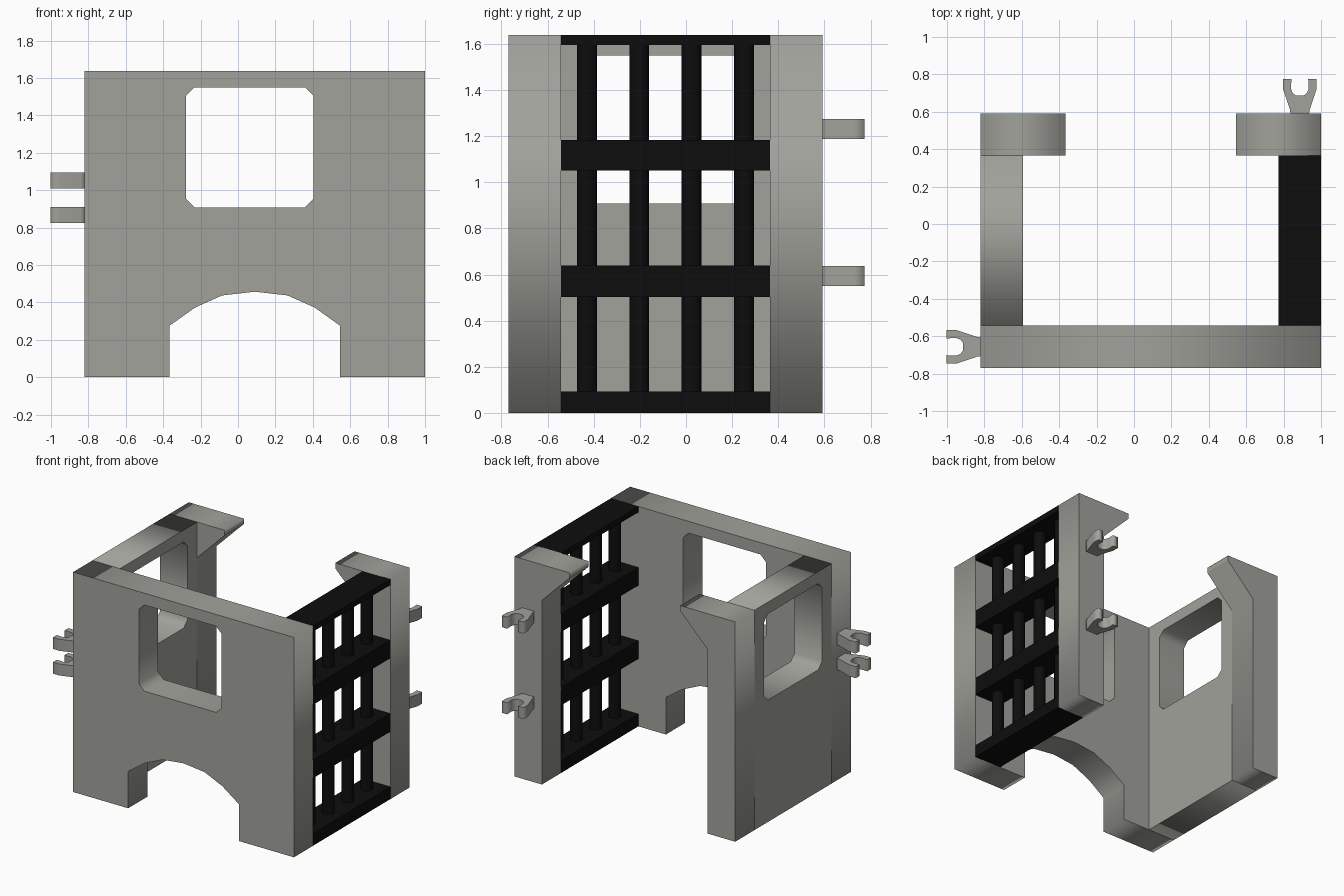
import bpy, bmesh
from mathutils import Matrix, Vector

cube = bpy.data.objects.get("Cube")
if cube:
    bpy.data.objects.remove(cube, do_unlink=True)

# Overall extents and wall thickness
X0, X1, Y0, Y1, H, T = -0.82, 1.0, -0.77, 0.592, 1.638, 0.227
MID = (X0 + X1) / 2
X, Y, Z = Vector((1, 0, 0)), Vector((0, 1, 0)), Vector((0, 0, 1))


def material(name, rgb):
    m = bpy.data.materials.new(name)
    m.use_nodes = True
    m.diffuse_color = (*rgb, 1)
    m.node_tree.nodes["Principled BSDF"].inputs["Base Color"].default_value = (*rgb, 1)
    return m


GREY = material("light grey", (0.36, 0.36, 0.33))
BLACK = material("black", (0.004, 0.004, 0.004))


def add_object(name, bm, mat):
    bmesh.ops.recalc_face_normals(bm, faces=bm.faces)
    mesh = bpy.data.meshes.new(name)
    bm.to_mesh(mesh)
    bm.free()
    mesh.materials.append(mat)
    ob = bpy.data.objects.new(name, mesh)
    bpy.context.collection.objects.link(ob)
    return ob


def prism(name, loops, u, v, start, depth, mat=GREY):
    """Extrude flat outlines (later loops are holes) from start along u x v."""
    curve = bpy.data.curves.new(name + "_outline", "CURVE")
    curve.dimensions = "2D"
    curve.fill_mode = "BOTH"
    curve.extrude = depth / 2
    for pts in loops:
        s = curve.splines.new("POLY")
        s.points.add(len(pts) - 1)
        for p, (a, b) in zip(s.points, pts):
            p.co = (a, b, 0, 1)
        s.use_cyclic_u = True
    tmp = bpy.data.objects.new("outline", curve)
    bpy.context.collection.objects.link(tmp)
    deps = bpy.context.evaluated_depsgraph_get()
    mesh = bpy.data.meshes.new_from_object(tmp.evaluated_get(deps))
    bpy.data.objects.remove(tmp, do_unlink=True)
    bpy.data.curves.remove(curve)
    bm = bmesh.new()
    bm.from_mesh(mesh)
    bpy.data.meshes.remove(mesh)
    bmesh.ops.remove_doubles(bm, verts=bm.verts, dist=0.0005)
    n = u.cross(v)
    m = Matrix((u, v, n)).transposed().to_4x4()
    m.translation = Vector(start) + n * depth / 2
    bm.transform(m)
    return add_object(name, bm, mat)


def box(name, lo, hi, mat):
    bm = bmesh.new()
    bmesh.ops.create_cube(bm, size=1)
    for vert in bm.verts:
        vert.co = [(a + b) / 2 + c * (b - a) for a, b, c in zip(lo, hi, vert.co)]
    return add_object(name, bm, mat)


def rect(a0, a1, b0, b1):
    return [(a0, b0), (a1, b0), (a1, b1), (a0, b1)]


def window(centre, c=0.045):
    """Opening with clipped corners."""
    a0, a1, b0, b1 = centre - 0.341, centre + 0.341, 0.908, 1.55
    return [(a0 + c, b0), (a1 - c, b0), (a1, b0 + c), (a1, b1 - c),
            (a1 - c, b1), (a0 + c, b1), (a0, b1 - c), (a0, b0 + c)]


# Front wall with window and faceted arch
half_arch = [(0.456, 0), (0.456, 0.275), (0.32, 0.372), (0.175, 0.437)]
arch = [(MID - a, b) for a, b in half_arch] + [(MID, 0.457)]
arch += [(MID + a, b) for a, b in reversed(half_arch)]
front = [(X0, H), (X0, 0)] + arch + [(X1, 0), (X1, H)]
prism("front_wall", [front, window(0.063)], X, Z, (0, Y0 + T, 0), T)

# Side wall with window
prism("right_side_wall", [rect(Y0 + T, Y1 - T, 0, H), window((Y0 + Y1) / 2)],
      Y, Z, (X0, 0, 0), T)

# Rear posts with roof brackets, mirrored about the cab centre
h = (X1 - X0) / 2
post = [(h, 0), (h, H), (h - 2 * T, H), (h - 2 * T, H - 0.04),
        (h - T, H - 0.04 - T), (h - T, 0)]
for side, name in ((1, "left_rear_post"), (-1, "right_rear_post")):
    prism(name, [[(MID + side * a, b) for a, b in post]], X, Z, (0, Y1, 0), T)

# Black lattice: rails and round bars
for i, (z0, z1) in enumerate(((0, 0.092), (0.503, 0.638), (1.05, 1.184), (1.595, H))):
    box(f"lattice_rail_{i + 1}", (X1 - T, Y0 + T, z0), (X1, Y1 - T, z1), BLACK)
for i in range(4):
    bm = bmesh.new()
    bmesh.ops.create_cone(bm, cap_ends=True, segments=16, radius1=0.043, radius2=0.043,
                          depth=H - 0.05)
    y = (Y0 + Y1) / 2 + (i - 1.5) * T
    bmesh.ops.translate(bm, verts=bm.verts, vec=(X1 - T / 2, y, H / 2))
    bar = add_object(f"lattice_bar_{i + 1}", bm, BLACK)
    for f in bar.data.polygons:
        f.use_smooth = abs(f.normal.z) < 0.5

# Forked hinge clips
side = [(0.05, 0), (0.053, 0.02), (0.09, 0.13), (0.09, 0.182), (0.045, 0.182),
        (0.047, 0.13), (0.038, 0.108), (0.02, 0.094)]
fork = side + [(-a, b) for a, b in reversed(side)]
for i, z in enumerate((0.55, 1.188)):
    prism(f"rear_clip_{i + 1}", [fork], X, Y, (X1 - T / 2, Y1, z), 0.086)
for i, z in enumerate((0.824, 1.008)):
    prism(f"side_clip_{i + 1}", [fork], Y, -X, (X0, Y0 + T / 2, z), 0.086)
